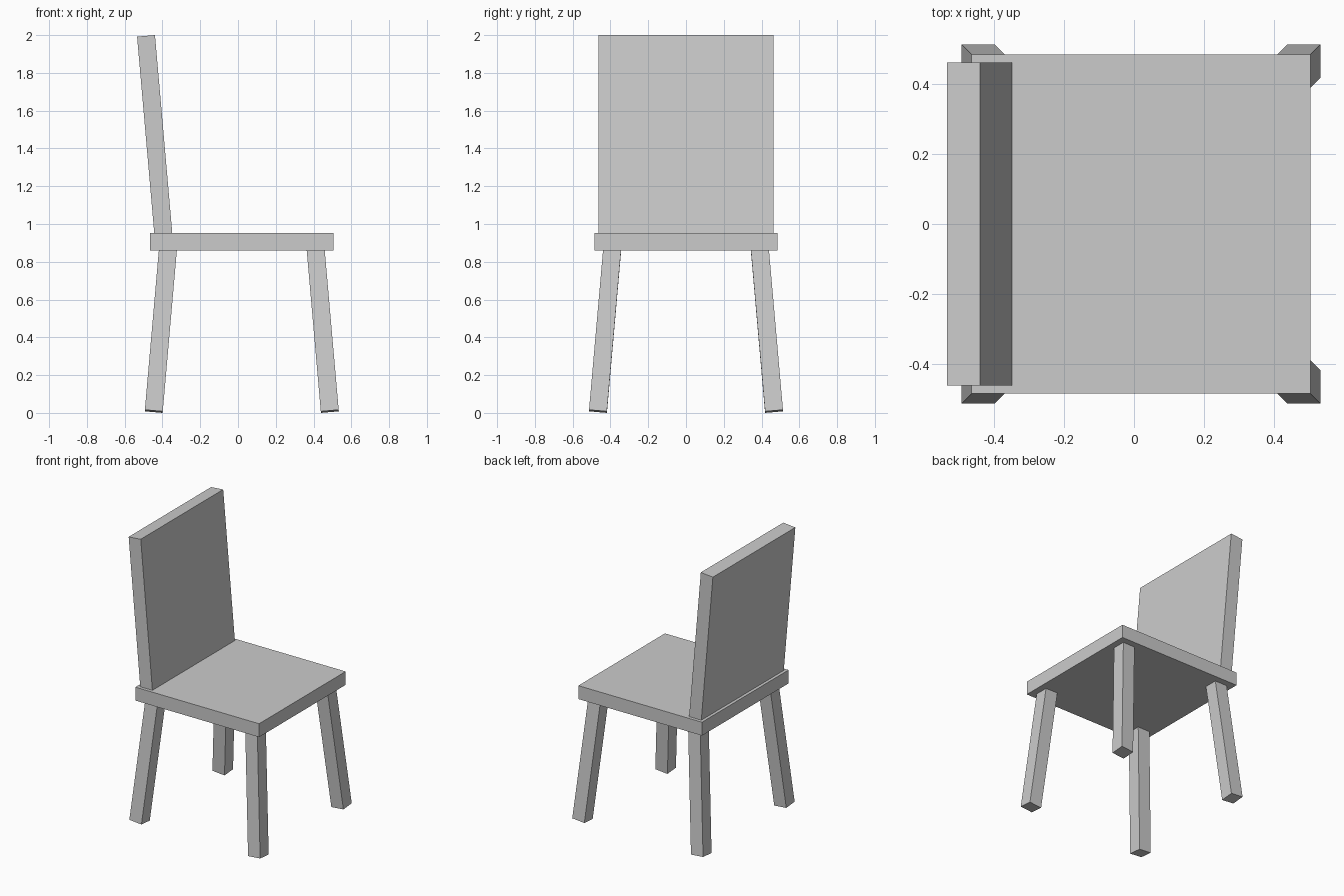
import bpy
from math import radians
from mathutils import Euler, Vector

if "Cube" in bpy.data.objects:
    bpy.data.objects.remove(bpy.data.objects["Cube"])

TILT = radians(5)
THICK = 0.095
CX = 0.02  # seat and legs sit slightly forward of the leaning back


def box(name, size, anchor, rot=(0, 0, 0), end=0):
    """Box whose end face (-1 bottom, 1 top) or centre (0) lies at anchor."""
    turn = Euler(rot)
    offset = Vector((0, 0, -end * size[2] / 2))
    offset.rotate(turn)
    bpy.ops.mesh.primitive_cube_add(size=1, location=Vector(anchor) + offset, rotation=rot)
    ob = bpy.context.object
    ob.name = name
    ob.scale = size
    return ob


# Seat slab
box("seat", (0.97, 0.97, THICK), (CX, 0, 0.906))

# Leaning back panel, sunk into the seat
box("backrest", (THICK, 0.924, 1.095), (-0.487, 0, 1.996), (0, -TILT, 0), end=1)

# Four splayed legs, sunk into the seat
for sx, x_name in ((1, "front"), (-1, "back")):
    for sy, y_name in ((1, "left"), (-1, "right")):
        box(f"{x_name}_{y_name}_leg", (THICK, THICK, 0.903),
            (CX + sx * 0.466, sy * 0.466, 0.0083),
            (sy * TILT, -sx * TILT, 0), end=-1)
